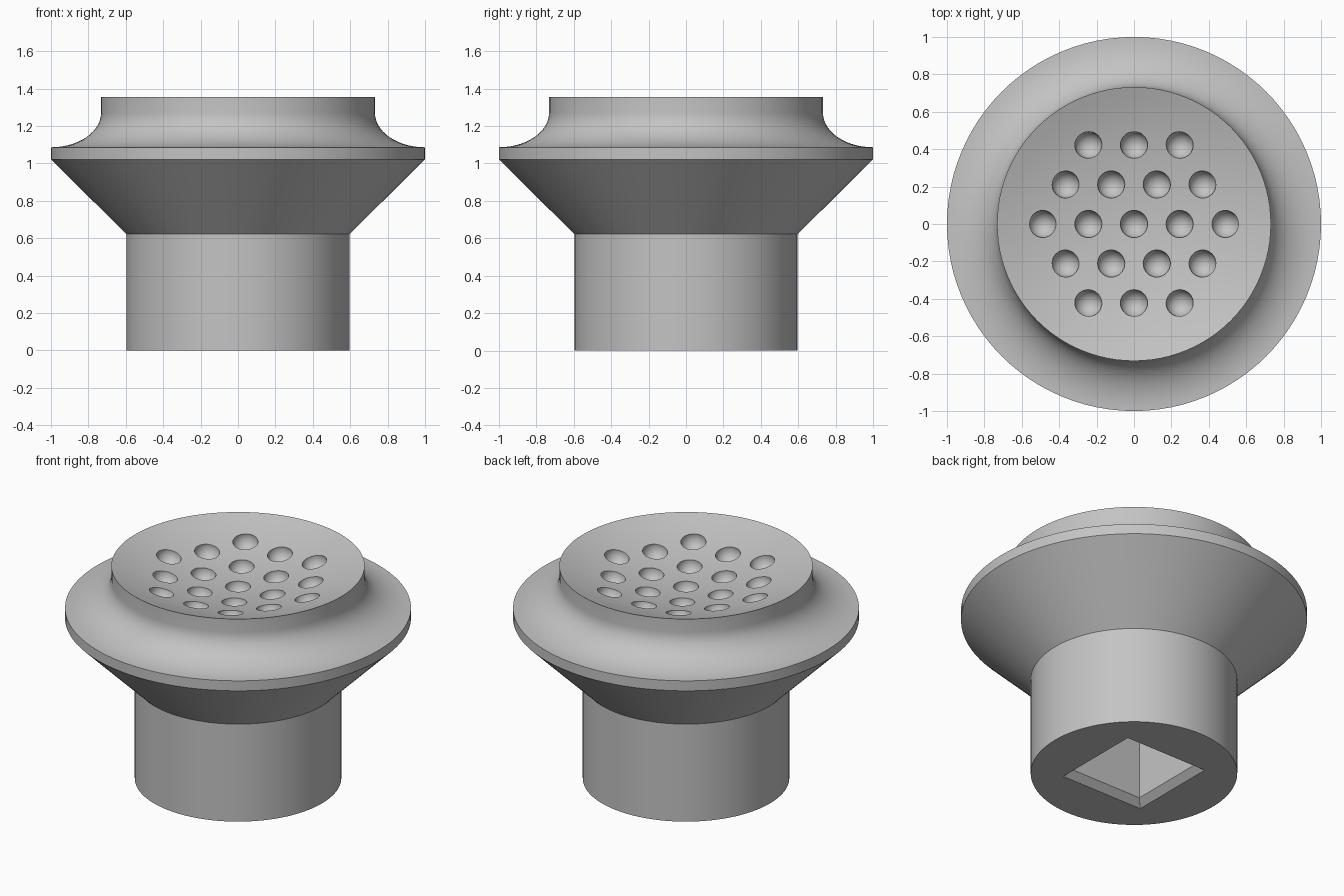
import bpy, bmesh, math
from mathutils import Matrix

if "Cube" in bpy.data.objects:
    bpy.data.objects.remove(bpy.data.objects["Cube"])

R_RIM, Z_RIM = 0.732, 1.355        # dish rim
DISH_R = 2.05                      # radius of the concave dish
DISH_CZ = Z_RIM + math.sqrt(DISH_R**2 - R_RIM**2)


def dish_z(r):
    return DISH_CZ - math.sqrt(DISH_R**2 - r * r)


def new_object(name, bm):
    bmesh.ops.recalc_face_normals(bm, faces=bm.faces)
    mesh = bpy.data.meshes.new(name)
    bm.to_mesh(mesh)
    bm.free()
    ob = bpy.data.objects.new(name, mesh)
    bpy.context.collection.objects.link(ob)
    return ob


def lathe(name, profile, steps=96):
    bm = bmesh.new()
    verts = [bm.verts.new((r, 0, z)) for r, z in profile]
    edges = [bm.edges.new(p) for p in zip(verts, verts[1:])]
    bmesh.ops.spin(bm, geom=verts + edges, cent=(0, 0, 0), axis=(0, 0, 1),
                   angle=2 * math.pi, steps=steps, use_merge=True)
    bmesh.ops.remove_doubles(bm, verts=bm.verts, dist=1e-5)
    return new_object(name, bm)


# Turned body: stem, flared cone, flange, cove, lip and dished top
profile = [(0, 0), (0.597, 0), (0.597, 0.622), (1, 1.022), (1, 1.086)]
for i in range(1, 15):
    a = math.pi / 2 * i / 14
    profile.append((1 - (1 - R_RIM) * math.sin(a), 1.271 - 0.185 * math.cos(a)))
for i in range(11):
    r = R_RIM * (1 - i / 10)
    profile.append((r, dish_z(r)))
body = lathe("body", profile)

# Round dimples in a hexagonal grid on the dish
bm = bmesh.new()
PITCH = 0.244
for row in range(-2, 3):
    count = 5 - abs(row)
    for k in range(count):
        x = (k - (count - 1) / 2) * PITCH
        y = row * PITCH * math.sqrt(3) / 2
        bmesh.ops.create_uvsphere(bm, u_segments=32, v_segments=16, radius=0.073,
                                  matrix=Matrix.Translation((x, y, dish_z(math.hypot(x, y)))))
dimples = new_object("dimple_cutter", bm)

# Square socket with a chamfered mouth in the base
bm = bmesh.new()
rings = []
for h, z in ((0.31, -0.02), (0.25, 0.04), (0.25, 0.6)):
    rings.append([bm.verts.new((sx * h, sy * h, z))
                  for sx, sy in ((-1, -1), (1, -1), (1, 1), (-1, 1))])
for lo, hi in zip(rings, rings[1:]):
    for i in range(4):
        j = (i + 1) % 4
        bm.faces.new((lo[i], lo[j], hi[j], hi[i]))
bm.faces.new(rings[0][::-1])
bm.faces.new(rings[-1])
socket = new_object("socket_cutter", bm)

# Cut both, then drop the cutters
for cutter in (dimples, socket):
    mod = body.modifiers.new(cutter.name, 'BOOLEAN')
    mod.operation, mod.solver, mod.object = 'DIFFERENCE', 'EXACT', cutter
bpy.context.view_layer.update()
deps = bpy.context.evaluated_depsgraph_get()
cut_mesh = bpy.data.meshes.new_from_object(body.evaluated_get(deps))
body.modifiers.clear()
body.data = cut_mesh
for cutter in (dimples, socket):
    bpy.data.objects.remove(cutter)

# Single grey material, smooth with sharp edges
grey = bpy.data.materials.new("grey")
grey.diffuse_color = (0.55, 0.55, 0.55, 1)
grey.use_nodes = True
grey.node_tree.nodes["Principled BSDF"].inputs["Base Color"].default_value = grey.diffuse_color
body.data.materials.clear()
body.data.materials.append(grey)
bpy.ops.object.select_all(action='DESELECT')
body.select_set(True)
bpy.context.view_layer.objects.active = body
bpy.ops.object.shade_smooth_by_angle(angle=math.radians(30))
